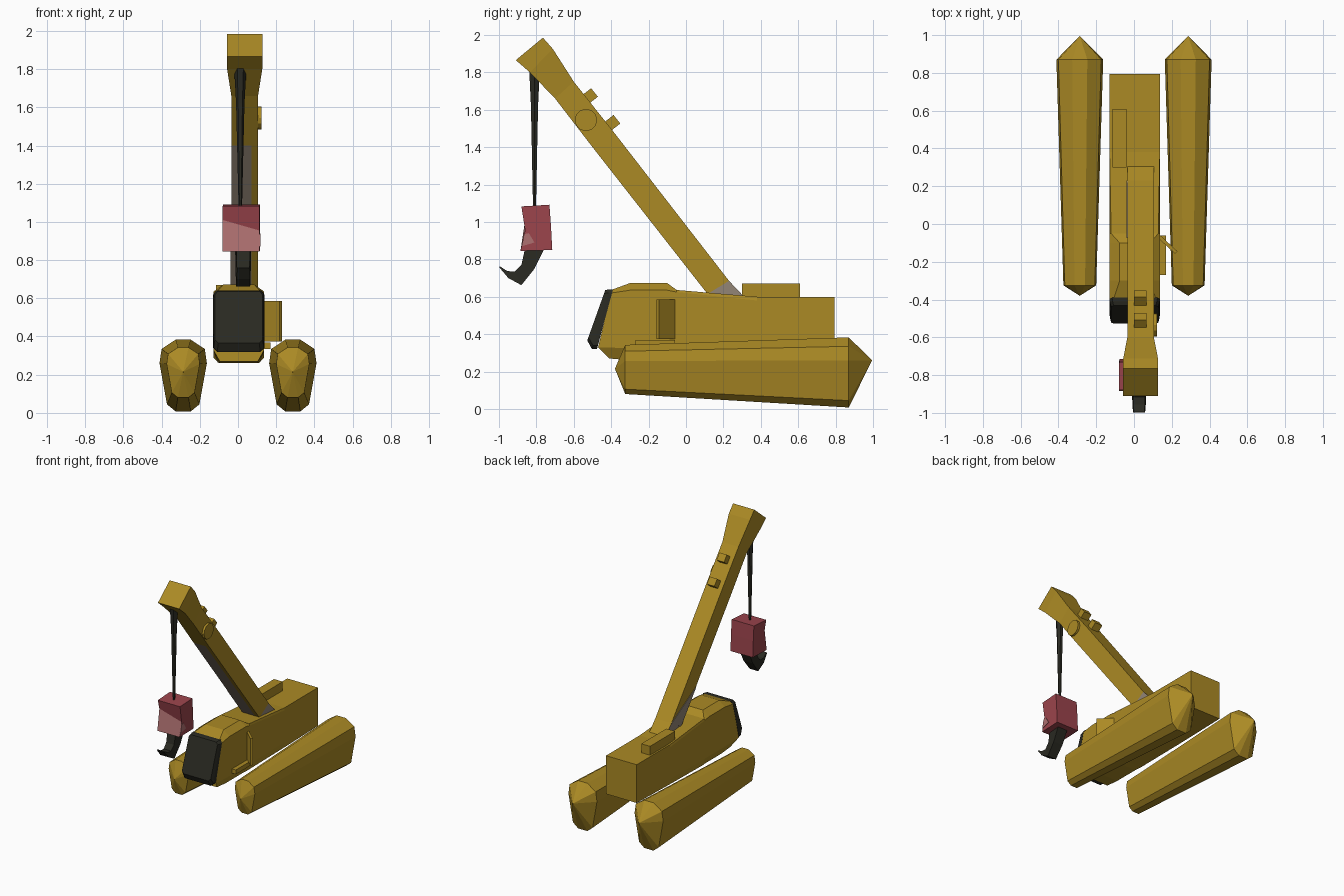
import bpy, bmesh, math

if "Cube" in bpy.data.objects:
    bpy.data.objects.remove(bpy.data.objects["Cube"])


def material(name, rgb):
    m = bpy.data.materials.new(name)
    m.diffuse_color = (*rgb, 1)
    m.use_nodes = True
    m.node_tree.nodes["Principled BSDF"].inputs["Base Color"].default_value = m.diffuse_color
    return m


YELLOW = material("mustard yellow", (0.41, 0.255, 0.018))
BLACK = material("soft black", (0.023, 0.023, 0.016))
RED = material("dull red", (0.33, 0.058, 0.073))
PINK = material("worn pink", (0.42, 0.16, 0.16))
GREY = material("warm grey", (0.29, 0.235, 0.18))


def loft(name, rings, mats, rule=None):
    """Skin rings of points; a ring with one point becomes a tip."""
    bm = bmesh.new()
    vs = [[bm.verts.new(p) for p in r] for r in rings]
    n = max(len(r) for r in rings)
    for k, (a, b) in enumerate(zip(vs, vs[1:])):
        for i in range(n):
            j = (i + 1) % n
            quad = [a[i % len(a)], a[j % len(a)], b[j % len(b)], b[i % len(b)]]
            f = bm.faces.new(list(dict.fromkeys(quad)))
            if rule:
                f.material_index = rule(k, i)
    for r in (vs[0], vs[-1]):
        if len(r) > 2:
            bm.faces.new(r)
    bmesh.ops.recalc_face_normals(bm, faces=bm.faces)
    me = bpy.data.meshes.new(name)
    bm.to_mesh(me)
    bm.free()
    for m in mats:
        me.materials.append(m)
    ob = bpy.data.objects.new(name, me)
    bpy.context.collection.objects.link(ob)
    return ob


def mirrored(pts):
    """Close a right-hand half section with its mirror image."""
    return pts + [(-x, y, z) for x, y, z in reversed(pts)]


def box(name, center, size, mat, rot=(0, 0, 0)):
    sx, sy, sz = (s / 2 for s in size)
    rings = [[(-sx, -sy, z), (sx, -sy, z), (sx, sy, z), (-sx, sy, z)] for z in (-sz, sz)]
    ob = loft(name, rings, [mat])
    ob.location, ob.rotation_euler = center, rot
    return ob


def side_plate(name, x0, x1, yz, mat):
    """Thin plate facing sideways, between x0 and x1."""
    return loft(name, [[(x, y, z) for y, z in yz] for x in (x0, x1)], [mat])


# Tapered track pods with pointed ends
SECTION = [(0.04, 0.008), (0.085, 0.045), (0.124, 0.26), (0.113, 0.335), (0.04, 0.383)]


def pod_ring(cx, y, sx, z0, sz):
    pts = mirrored([(x * sx, y, z0 + (z - 0.008) * sz) for x, z in SECTION])
    return [(x + cx, yy, z) for x, yy, z in pts]


for side, cx in (("left", -0.287), ("right", 0.287)):
    loft(side + "_track", [[(cx, -0.38, 0.215)],
                           pod_ring(cx, -0.325, 0.7, 0.08, 0.7),
                           pod_ring(cx, 0.87, 1, 0.008, 1),
                           [(cx, 0.995, 0.26)]], [YELLOW])

# Body with raised cab roof at the front
W = 0.133
body = loft("body", [mirrored(r) for r in (
    [(W, 0.795, 0.30), (W, 0.795, 0.33), (W, 0.795, 0.58), (W, 0.795, 0.60)],
    [(W, 0.38, 0.29), (W, 0.38, 0.33), (W, 0.38, 0.58), (W, 0.38, 0.60)],
    [(0.11, -0.05, 0.265), (W, -0.05, 0.325), (W, -0.05, 0.625), (0.125, -0.05, 0.636)],
    [(0.10, -0.10, 0.26), (W, -0.10, 0.325), (W, -0.10, 0.635), (0.08, -0.10, 0.673)],
    [(0.10, -0.30, 0.26), (W, -0.30, 0.325), (W, -0.30, 0.635), (0.08, -0.30, 0.673)],
    [(0.10, -0.41, 0.27), (W, -0.47, 0.33), (W, -0.40, 0.62), (0.11, -0.39, 0.64)],
)], [YELLOW])

# Sloped dark windscreen
PANE = [(0.115, 0.32), (W + 0.001, 0.34), (W + 0.001, 0.62), (0.12, 0.64)]
screen = loft("windscreen", [
    mirrored([(x, -0.39 - (0.64 - z) * 0.27, z) for x, z in PANE]),
    mirrored([(x * 0.98, -0.41 - (0.64 - z) * 0.29, z) for x, z in PANE]),
    mirrored([(x * 0.93, -0.432 - (0.64 - z) * 0.30, 0.635 + (z - 0.64) * 0.84)
              for x, z in PANE])], [BLACK])
body.location.x = screen.location.x = 0.004

# Open cab door, step and roof locker
box("cab_door", (0.174, -0.105, 0.48), (0.135, 0.018, 0.21), YELLOW,
    (0, 0, -math.radians(43)))
box("cab_step", (0.135, -0.165, 0.352), (0.07, 0.21, 0.034), YELLOW)
box("roof_locker", (-0.077, 0.455, 0.63), (0.076, 0.31, 0.08), YELLOW)

# Boom: each section is lower y, z, upper y, z, half width.
# The underside is split lengthways so its left part can be grey.
BX = 0.035
BOOM = [(0.13, 0.58, 0.32, 0.59, 0.07), (0.115, 0.615, 0.23, 0.685, 0.07),
        (-0.50, 1.40, -0.39, 1.485, 0.07), (-0.70, 1.66, -0.60, 1.75, 0.07),
        (-0.835, 1.80, -0.712, 1.925, 0.092), (-0.91, 1.865, -0.765, 1.985, 0.092)]
loft("boom", [[(BX - w, ly, lz), (BX + w * 0.5, ly, lz), (BX + w, ly, lz),
               (BX + w, uy, uz), (BX - w, uy, uz)]
              for ly, lz, uy, uz, w in BOOM], [YELLOW, GREY],
     lambda k, i: int((k == 0 and i != 3) or (k == 1 and i == 0)))
side_plate("boom_left_patch", BX - 0.074, BX - 0.069,
           [(0.115, 0.615), (0.23, 0.685), (-0.075, 0.858)], GREY)

# Boom fittings: two lugs on top and a side pulley
tilt = math.atan2(0.82, 1.04)
for n, (y, z) in enumerate([(-0.52, 1.668), (-0.40, 1.525)]):
    box(f"boom_lug_{n + 1}", (0.033, y, z), (0.065, 0.078, 0.058), YELLOW, (tilt, 0, 0))
loft("side_pulley", [[(x, -0.535 + r * math.cos(a * math.pi / 6),
                       1.545 + r * math.sin(a * math.pi / 6)) for a in range(12)]
                     for x, r in ((0.09, 0.06), (0.122, 0.06))], [YELLOW])

# Tapered cable
loft("cable", [[(0.012 + r * math.cos(a * math.pi / 3), -0.81 + r * math.sin(a * math.pi / 3), z)
                for a in range(6)] for z, r in ((1.84, 0.034), (1.62, 0.022), (1.07, 0.009))],
     [BLACK])

# Hook block: pinched front face, worn below a slanting line
loft("hook_block", [[(-0.08, f, zl), (0.113, f, zr), (0.115, b, zb), (-0.078, b, zb)]
                    for f, zl, zr, b, zb in ((-0.885, 0.845, 0.845, -0.715, 0.85),
                                             (-0.86, 1.01, 0.955, -0.722, 0.98),
                                             (-0.88, 1.083, 1.083, -0.73, 1.092))],
     [RED, PINK], lambda k, i: int(k == 0 and i == 0))
side_plate("hook_block_patch", 0.111, 0.117,
           [(-0.878, 0.87), (-0.866, 0.935), (-0.84, 0.94), (-0.81, 0.89)], PINK)

# Curved hook with a blunt tip: outer y, z, inner y, z, half width
HOOK = [(-0.755, 0.86, -0.86, 0.86, 0.042), (-0.81, 0.75, -0.88, 0.77, 0.04),
        (-0.88, 0.662, -0.915, 0.735, 0.037), (-0.95, 0.70, -0.955, 0.737, 0.036),
        (-0.998, 0.757, -0.996, 0.763, 0.032)]
loft("hook", [[(0.027 - w, oy, oz), (0.027 + w, oy, oz),
               (0.027 + w * 0.85, iy, iz), (0.027 - w * 0.85, iy, iz)]
              for oy, oz, iy, iz, w in HOOK], [BLACK])
